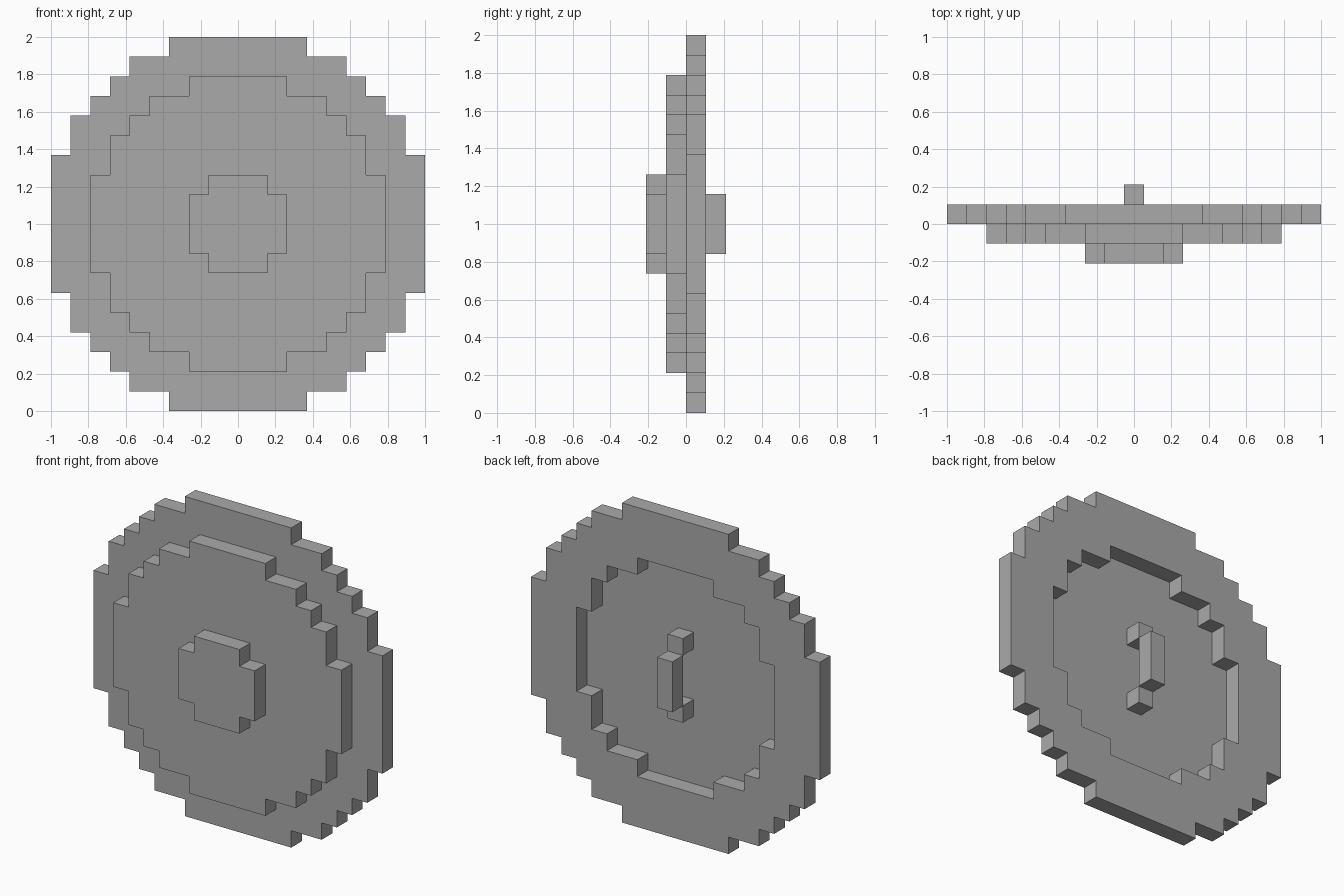
import bpy
import bmesh

U = 2 / 19  # size of one block

cube = bpy.data.objects.get("Cube")
if cube:
    bpy.data.objects.remove(cube, do_unlink=True)

grey = bpy.data.materials.new("plain grey")
grey.use_nodes = True
colour = (0.4, 0.4, 0.4, 1)
grey.diffuse_color = colour
grey.node_tree.nodes["Principled BSDF"].inputs["Base Color"].default_value = colour


def stepped_outline(steps):
    """Full symmetric outline from (half width, top) steps, widest first."""
    quarter = []
    for i, (width, top) in enumerate(steps):
        if i:
            quarter.append((width, steps[i - 1][1]))
        quarter.append((width, top))
    half = quarter + [(-x, z) for x, z in reversed(quarter)]
    return half + [(-x, -z) for x, z in half]


def plate(name, outline, front, back, centre=0):
    """Extrude an outline in block units from front to back along y."""
    bm = bmesh.new()
    verts = [bm.verts.new((x * U, front * U, 1 + (z + centre) * U)) for x, z in outline]
    face = bm.faces.new(verts)
    moved = bmesh.ops.extrude_face_region(bm, geom=[face])["geom"]
    bmesh.ops.translate(bm, vec=(0, (back - front) * U, 0),
                        verts=[v for v in moved if isinstance(v, bmesh.types.BMVert)])
    bmesh.ops.recalc_face_normals(bm, faces=bm.faces)
    mesh = bpy.data.meshes.new(name)
    bm.to_mesh(mesh)
    bm.free()
    mesh.materials.append(grey)
    obj = bpy.data.objects.new(name, mesh)
    bpy.context.collection.objects.link(obj)
    return obj


# Stepped round layers
rim_shape = stepped_outline([(9.5, 3.5), (8.5, 5.5), (7.5, 6.5), (6.5, 7.5), (5.5, 8.5), (3.5, 9.5)])
disc_shape = stepped_outline([(7.5, 2.5), (6.5, 4.5), (5.5, 5.5), (4.5, 6.5), (2.5, 7.5)])
hollow_shape = stepped_outline([(6.5, 2.5), (5.5, 4.5), (4.5, 5.5), (2.5, 6.5)])
boss_shape = stepped_outline([(2.5, 1.5), (1.5, 2.5)])

rim = plate("rim", rim_shape, 0, 1)
plate("disc", disc_shape, -1, 0)
plate("boss", boss_shape, -2, -1)

# Hollow through the rim, seen from the back
cutter = plate("rim_cutter", hollow_shape, -1, 2)
cutter.hide_render = True
cutter.hide_viewport = True
cut = rim.modifiers.new("hollow", "BOOLEAN")
cut.operation = "DIFFERENCE"
cut.solver = "EXACT"
cut.object = cutter

# Back handle: a bar held by a block at each end
plate("handle_bar", stepped_outline([(0.5, 1.5)]), 1, 2)
for name, z in (("handle_upper_post", 2), ("handle_lower_post", -2)):
    plate(name, stepped_outline([(0.5, 0.5)]), 0, 1, z)
